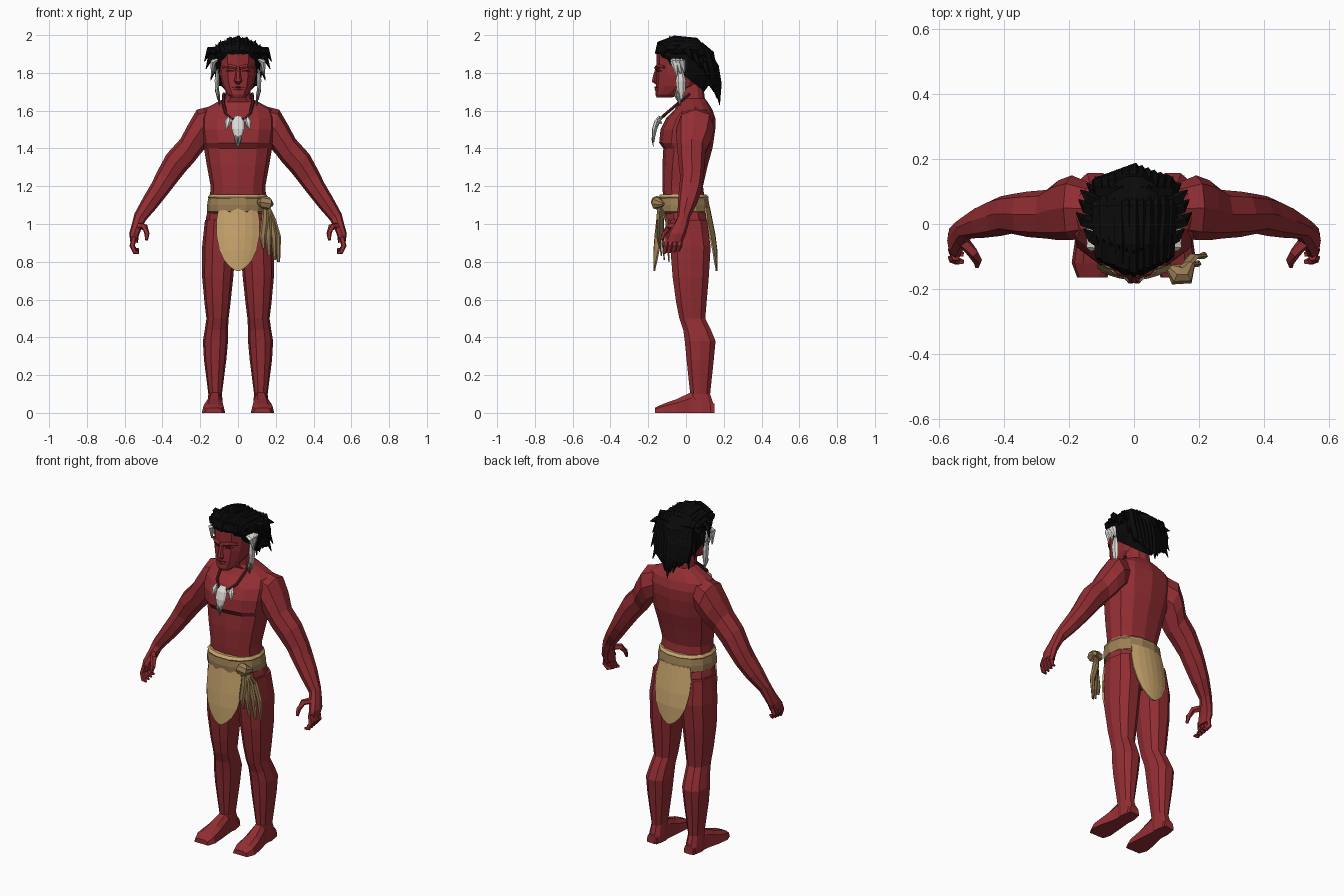
import bpy, bmesh, math
from mathutils import Vector as V


def material(name, rgb):
    m = bpy.data.materials.new(name)
    m.diffuse_color = (*rgb, 1)
    return m


SKIN = material("red_skin", (0.29, 0.027, 0.033))
DARK = material("dark_red", (0.09, 0.012, 0.014))
HAIR = material("black_hair", (0.003, 0.003, 0.003))
CLOTH = material("tan_cloth", (0.57, 0.37, 0.15))
BELT = material("brown_leather", (0.33, 0.21, 0.09))
WHITE = material("white_feather", (0.72, 0.71, 0.68))
GREY = material("grey_feather", (0.22, 0.23, 0.2))


def loft(bm, rings, n=10, p=0.85):
    """Skin closed rings, each given as centre and two half axes."""
    loops = []
    for c, u, v in rings:
        loop = []
        for i in range(n):
            a = 2 * math.pi * i / n
            co, si = (math.copysign(abs(t) ** p, t) if abs(t) > 1e-6 else 0
                      for t in (math.cos(a), math.sin(a)))
            q = c + u * co + v * si
            q.z = max(q.z, 0)
            loop.append(bm.verts.new(q))
        loops.append(loop)
    for a, b in zip(loops, loops[1:]):
        for i in range(n):
            j = (i + 1) % n
            bm.faces.new((a[i], a[j], b[j], b[i]))
    bm.faces.new(loops[0])
    bm.faces.new(loops[-1])


def section(xo, zo, xi, zi, yf, yb):
    """Ring from outer and inner edge points plus front and back depth."""
    return (V(((xo + xi) / 2, (yf + yb) / 2, (zo + zi) / 2)),
            V(((xo - xi) / 2, 0, (zo - zi) / 2)), V((0, (yb - yf) / 2, 0)))


def level(hx, z, yf, yb):
    return section(hx, z, -hx, z, yf, yb)


def tube(bm, pts, radii, n=6, wide=V((0, 1, 0)), flat=1.0):
    """Tapered tube; flat squeezes it across the wide direction."""
    pts = [V(q) for q in pts]
    rings = []
    for i, q in enumerate(pts):
        d = (pts[min(i + 1, len(pts) - 1)] - pts[max(i - 1, 0)]).normalized()
        u = (wide - d * wide.dot(d)).normalized()
        rings.append((q, u * radii[i], d.cross(u) * radii[i] * flat))
    loft(bm, rings, n, 1)


def finish(name, bm, mat, mirror=False, thick=0):
    bmesh.ops.recalc_face_normals(bm, faces=bm.faces)
    me = bpy.data.meshes.new(name)
    bm.to_mesh(me)
    bm.free()
    me.materials.append(mat)
    ob = bpy.data.objects.new(name, me)
    bpy.context.collection.objects.link(ob)
    if thick:
        s = ob.modifiers.new("thickness", "SOLIDIFY")
        s.thickness, s.offset = thick, 0
    if mirror:
        ob.modifiers.new("mirror", "MIRROR").use_mirror_merge = False
    return ob


X, Y = V((1, 0, 0)), V((0, 1, 0))

# Torso and neck
bm = bmesh.new()
loft(bm, [level(*r) for r in (
    (.09, .87, -.03, .09), (.165, .95, -.09, .125), (.17, 1.03, -.115, .12),
    (.15, 1.12, -.12, .1), (.145, 1.2, -.125, .09), (.165, 1.31, -.125, .115),
    (.18, 1.40, -.12, .14), (.19, 1.43, -.142, .145), (.2, 1.5, -.135, .155),
    (.2, 1.56, -.105, .155), (.185, 1.605, -.06, .14), (.11, 1.645, -.04, .115),
    (.07, 1.665, -.05, .1), (.062, 1.74, -.06, .09))], 12)
finish("torso", bm, SKIN)

# Legs
bm = bmesh.new()
loft(bm, [section(xo, z, xi, z, yf, yb) for xo, xi, z, yf, yb in (
    (.175, .02, 1.02, -.09, .115), (.19, .012, .88, -.088, .135),
    (.19, .025, .72, -.075, .125), (.177, .04, .58, -.055, .112),
    (.167, .05, .5, -.038, .105), (.176, .053, .44, -.018, .135),
    (.186, .053, .38, -.01, .16), (.18, .062, .28, 0, .15),
    (.157, .085, .1, .02, .13), (.163, .08, .04, .015, .15),
    (.165, .078, 0, .015, .155))], 10)
finish("legs", bm, SKIN, True)

# Feet
bm = bmesh.new()
loft(bm, [(V(((a + b) / 2, y, 0)), V(((b - a) / 2, 0, 0)), V((0, 0, h)))
          for y, a, b, h in ((.15, .09, .155, .05), (.03, .08, .162, .115),
                             (-.05, .073, .182, .075), (-.12, .068, .192, .05),
                             (-.165, .082, .175, .028))], 10, .7)
finish("feet", bm, SKIN, True)

# Arms down to the palms
bm = bmesh.new()
loft(bm, [section(*r) for r in (
    (.12, 1.63, .12, 1.45, -.03, .12), (.218, 1.605, .165, 1.41, -.05, .15),
    (.265, 1.525, .2, 1.37, -.05, .135), (.305, 1.45, .235, 1.325, -.045, .105),
    (.378, 1.37, .28, 1.275, -.04, .1), (.432, 1.27, .322, 1.222, -.03, .092),
    (.455, 1.22, .37, 1.16, -.037, .085), (.502, 1.14, .43, 1.085, -.043, .06),
    (.548, 1.055, .487, 1.02, -.045, .022), (.562, 1.0, .507, .985, -.07, .012),
    (.576, .95, .525, .94, -.1, -.002), (.57, .905, .53, .9, -.112, -.02))], 8)
finish("arms", bm, SKIN, True)

# Fingers and thumb
bm = bmesh.new()
for i in range(4):
    y = -.1 + i * .024
    tube(bm, [(.55, y, .93), (.56, y - .006, .885), (.545, y - .014, .85 + .004 * i),
              (.525, y - .018, .848 + .006 * i)], (.014, .015, .013, .007), 5)
tube(bm, [(.53, -.05, .99), (.495, -.09, .985), (.482, -.115, .95), (.484, -.13, .915)],
     (.02, .018, .014, .008), 5)
finish("fingers", bm, SKIN, True)

# Head
bm = bmesh.new()
loft(bm, [level(*r) for r in (
    (.035, 1.67, -.155, -.075), (.055, 1.685, -.162, -.03), (.082, 1.73, -.16, .06),
    (.097, 1.79, -.157, .09), (.1, 1.85, -.155, .11), (.1, 1.9, -.155, .11),
    (.085, 1.95, -.12, .09))], 12)
finish("head", bm, SKIN)

# Nose and brow
bm = bmesh.new()
tube(bm, [(0, -.15, 1.835), (0, -.164, 1.79), (0, -.168, 1.757), (0, -.153, 1.745)],
     (.011, .014, .021, .014), 6, X, .75)
for s in (1, -1):
    tube(bm, [(s * .008, -.157, 1.826), (s * .045, -.147, 1.836), (s * .08, -.115, 1.83)],
         (.012, .013, .008), 6)
tube(bm, [(-.032, -.146, 1.712), (0, -.157, 1.715), (.032, -.146, 1.712)],
     (.006, .01, .006), 6)
finish("nose_brow_and_lips", bm, SKIN)

# Eye and mouth lines
bm = bmesh.new()
for s in (1, -1):
    tube(bm, [(s * .022, -.154, 1.81), (s * .043, -.148, 1.812), (s * .065, -.132, 1.81)],
         (.004, .005, .003), 6)
tube(bm, [(-.03, -.152, 1.722), (0, -.164, 1.724), (.03, -.152, 1.722)],
     (.003, .004, .003), 5)
finish("eye_and_mouth_lines", bm, DARK)

# Hair cap, sloping down toward the nape
bm = bmesh.new()
loft(bm, [(V((0, (a + c) / 2, (b + d) / 2)), X * h, V((0, (c - a) / 2, (d - b) / 2)))
          for h, a, b, c, d in ((.1, -.15, 1.895, .1, 1.7), (.122, -.162, 1.92, .145, 1.76),
                                (.122, -.15, 1.95, .165, 1.83), (.1, -.11, 1.973, .15, 1.91),
                                (.055, -.06, 1.98, .09, 1.96))], 14, .95)
finish("hair_cap", bm, HAIR)

# Hair locks
bm = bmesh.new()
for i in range(-5, 6):
    x, w = i * .021, abs(i)
    zig = .008 * (i % 2)
    # strands combed over the crown
    tube(bm, [(x * .95, -.158 + w * .009, 1.9 + zig), (x, -.14 + w * .008, 1.95 - x * x * 2),
              (x, -.06, 1.977 - x * x * 4 - zig), (x * 1.08, .05, 1.968 - x * x * 4),
              (x * 1.05, .145 - w * .005, 1.87)], (.008, .019, .022, .021, .014), 5, X)
    # strands hanging behind
    tube(bm, [(x, .1, 1.93), (x * 1.05, .152 - w * .006, 1.83),
              (x * .9, .168 - w * .007, 1.74),
              (x * .65, .178 - w * .007, 1.63 + w * .017 + zig * 2)],
         (.018, .024, .022, .002), 5, X)
    # short upright tips
    tube(bm, [(x, -.09, 1.95 - x * x * 3), (x * 1.12, -.085 + w * .01, 1.999 - x * x * 3.5 - zig)],
         (.017, .001), 5, X)
for s in (1, -1):
    for y, z, out, dz in ((-.06, 1.91, .155, -.01), (-.01, 1.91, .178, -.05),
                          (.03, 1.88, .17, -.06), (.06, 1.9, .165, .0),
                          (.08, 1.84, .145, -.08), (.1, 1.8, .12, -.1)):
        tube(bm, [(s * .095, y, z), (s * (out - .025), y + .02, z + .01),
                  (s * out, y + .045, z + dz)], (.024, .02, .002), 5)
finish("hair_locks", bm, HAIR)

# Ear feathers: white tufts and quills, grey tips
bm = bmesh.new()
for k in range(3):
    tube(bm, [(.1, -.07 + k * .018, 1.875), (.132, -.06 + k * .018, 1.86),
              (.14 - k * .01, -.048 + k * .02, 1.785 + k * .01)], (.01, .024, .004), 6, Y, .7)
tube(bm, [(.108, -.03, 1.82), (.112, -.028, 1.76), (.11, -.026, 1.7), (.107, -.025, 1.66)],
     (.012, .027, .022, .008), 6, Y, .5)
finish("ear_feathers", bm, WHITE, True)
bm = bmesh.new()
tube(bm, [(.11, -.036, 1.73), (.104, -.04, 1.68), (.098, -.03, 1.625)],
     (.012, .022, .002), 6, Y, .5)
finish("ear_feather_tips", bm, GREY, True)

# Necklace cord
bm = bmesh.new()
tube(bm, [(.075, .02, 1.69), (.078, -.04, 1.64), (.065, -.105, 1.585),
          (.035, -.138, 1.555), (0, -.15, 1.548)], (.008, .009, .009, .009, .009), 6, X)
finish("necklace_cord", bm, DARK, True)

# Necklace pendants
bm = bmesh.new()
tube(bm, [(0, -.138, 1.57), (0, -.155, 1.54), (0, -.167, 1.5), (0, -.172, 1.455),
          (0, -.17, 1.435)], (.018, .034, .033, .018, .008), 8, X, .4)
for s in (1, -1):
    tube(bm, [(s * .045, -.125, 1.57), (s * .055, -.145, 1.54), (s * .062, -.155, 1.5)],
         (.01, .017, .003), 6, X, .5)
    tube(bm, [(s * .03, -.145, 1.55), (s * .07, -.13, 1.535)], (.014, .006), 6, V((0, 0, 1)), .6)
finish("necklace_pendants", bm, WHITE)
bm = bmesh.new()
for x in (-.01, .01):
    tube(bm, [(x, -.172, 1.48), (x, -.178, 1.45), (0, -.172, 1.405)],
         (.006, .012, .002), 6, X, .5)
finish("pendant_tips", bm, GREY)

# Belt wrap
bm = bmesh.new()
loft(bm, [level(*r) for r in ((.15, 1.055, -.13, .115), (.164, 1.065, -.152, .127),
                              (.164, 1.1, -.155, .127), (.157, 1.138, -.15, .12),
                              (.145, 1.152, -.13, .1))], 14, .9)
finish("belt", bm, BELT)

# Light folded edge along the top of the belt
bm = bmesh.new()
loft(bm, [level(*r) for r in ((.155, 1.134, -.15, .12), (.16, 1.142, -.154, .123),
                              (.15, 1.156, -.14, .11))], 14, .9)
finish("belt_edge", bm, CLOTH)

# Belt knot and hanging ties
bm = bmesh.new()
tube(bm, [(.11, -.135, 1.115), (.13, -.155, 1.115), (.158, -.155, 1.11), (.178, -.12, 1.105)],
     (.014, .034, .034, .012), 8)
for x, y, z in ((.135, -.15, .87), (.165, -.14, .83), (.195, -.125, .81), (.215, -.1, .8)):
    tube(bm, [(.145, -.145, 1.11), (.14 + (x - .13) * .5, y, 1.02),
              (x - .005, y, .93), (x, y + .01, z)], (.014, .019, .018, .008), 6, X, .45)
finish("belt_knot_and_ties", bm, BELT)


# Front and back flaps, curved around the hips
def flap(name, top_y, low_y, curve):
    bm = bmesh.new()
    rows = []
    for h, z in ((.1, 1.09), (.112, 1.02), (.112, .94), (.097, .86), (.07, .805),
                 (.038, .77), (.01, .752)):
        y = top_y + (low_y - top_y) * min(1, (1.09 - z) / .2)
        rows.append([bm.verts.new((h * t / 3, y + curve * (h * t / 3) ** 2, z))
                     for t in range(-3, 4)])
    for a, b in zip(rows, rows[1:]):
        for i in range(6):
            bm.faces.new((a[i], a[i + 1], b[i + 1], b[i]))
    finish(name, bm, CLOTH, thick=.009)


flap("front_flap", -.145, -.168, 2.5)
flap("back_flap", .122, .162, -2)
